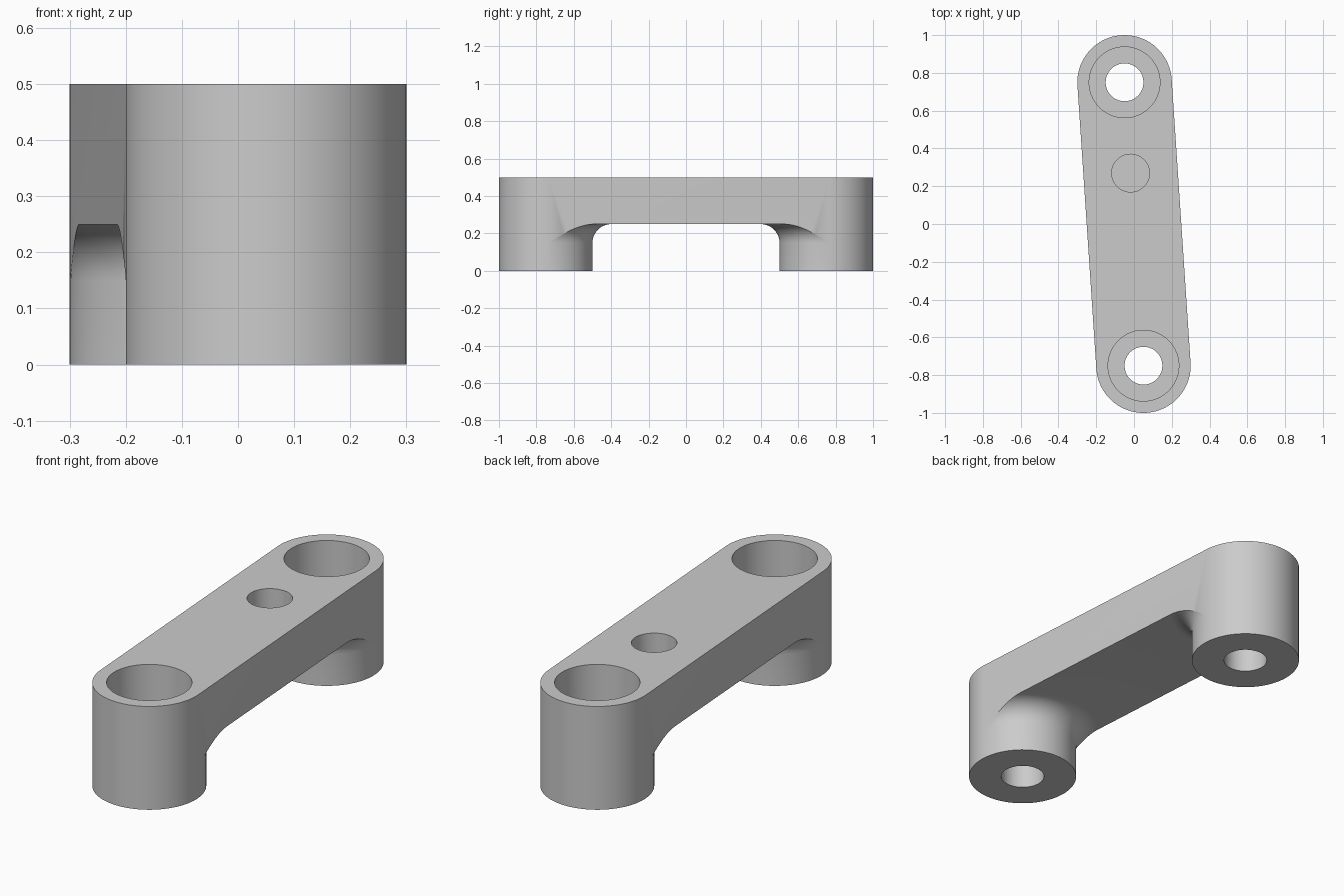
import bpy, bmesh, math
from mathutils import Matrix

cube = bpy.data.objects.get("Cube")
if cube:
    bpy.data.objects.remove(cube, do_unlink=True)

R, FILLET, H, UNDER = 0.25, 0.1, 0.5, 0.25   # boss radius, fillet, height, bar underside
A = math.hypot(0.05, 0.75)                   # boss distance from the centre
TURN = Matrix.Rotation(math.atan2(0.05, 0.75), 4, 'Z')
STEPS, ARC = 48, 10

grey = bpy.data.materials.new("grey_metal")
grey.use_nodes = True
grey.diffuse_color = (0.6, 0.6, 0.6, 1)
grey.node_tree.nodes["Principled BSDF"].inputs["Base Color"].default_value = (0.6, 0.6, 0.6, 1)


def finish(bm, name):
    """Turn a bmesh into an object aligned with the slanted bar."""
    bmesh.ops.recalc_face_normals(bm, faces=bm.faces)
    bm.transform(TURN)
    mesh = bpy.data.meshes.new(name)
    bm.to_mesh(mesh)
    bm.free()
    mesh.materials.append(grey)
    obj = bpy.data.objects.new(name, mesh)
    bpy.context.collection.objects.link(obj)
    return obj


def half_slice(t):
    """Lengthwise section through one boss and half the bar, at x = R sin t."""
    x, c = R * math.sin(t), R * math.cos(t)
    pts = [(A + c, H), (A + c, UNDER - FILLET), (A + c, 0), (A - c, 0)]
    for k in range(ARC + 1):
        a = math.pi / 2 * k / ARC
        r = R + FILLET * (1 - math.cos(a))
        inner = math.sqrt(max(r * r - x * x, 0))
        pts.append((A - inner, UNDER - FILLET + FILLET * math.sin(a)))
    return x, pts


# Handle body: sections lofted across its width
bm = bmesh.new()
rings = []
for i in range(STEPS + 1):
    x, pts = half_slice(math.pi * (i / STEPS - 0.5))
    pts = pts + [(-y, z) for y, z in reversed(pts)]
    rings.append([bm.verts.new((x, y, z)) for y, z in pts])
n = len(rings[0])
for r0, r1 in zip(rings, rings[1:]):
    for j in range(n):
        k = (j + 1) % n
        bm.faces.new((r0[j], r0[k], r1[k], r1[j]))
for ring in (rings[0], rings[-1]):           # flat sides, above the feet
    bm.faces.new([v for j, v in enumerate(ring) if j not in (1, 2, 3, n - 2, n - 3, n - 4)])
bmesh.ops.remove_doubles(bm, verts=bm.verts, dist=1e-5)
bmesh.ops.dissolve_limit(bm, angle_limit=math.radians(0.1), verts=bm.verts, edges=bm.edges)
body = finish(bm, "handle_body")


def drill(y, profile, name):
    """Cut a round hole with the given (radius, z) profile at distance y along the bar."""
    bm = bmesh.new()
    seg = 64
    rows = [[bm.verts.new((r * math.cos(2 * math.pi * s / seg),
                           y + r * math.sin(2 * math.pi * s / seg), z))
             for s in range(seg)] for r, z in profile]
    for a, b in zip(rows, rows[1:]):
        for s in range(seg):
            t = (s + 1) % seg
            bm.faces.new((a[s], a[t], b[t], b[s]))
    bm.faces.new(rows[0])
    bm.faces.new(rows[-1])
    cutter = finish(bm, name)
    cutter.hide_render = True
    mod = body.modifiers.new(name, 'BOOLEAN')
    mod.operation, mod.solver, mod.object = 'DIFFERENCE', 'EXACT', cutter
    bpy.ops.object.modifier_apply(modifier=mod.name)
    bpy.data.objects.remove(cutter, do_unlink=True)


bpy.ops.object.select_all(action='DESELECT')
body.select_set(True)
bpy.context.view_layer.objects.active = body

# Counterbored screw holes through both feet, and a blind hole in the bar
for y in (A, -A):
    drill(y, [(0.1, -0.1), (0.1, 0.25), (0.1875, 0.25), (0.1875, 0.6)], "screw_hole")
drill(0.27, [(0.1, 0.35), (0.1, 0.6)], "blind_hole")

bpy.ops.object.shade_smooth_by_angle(angle=math.radians(30))
